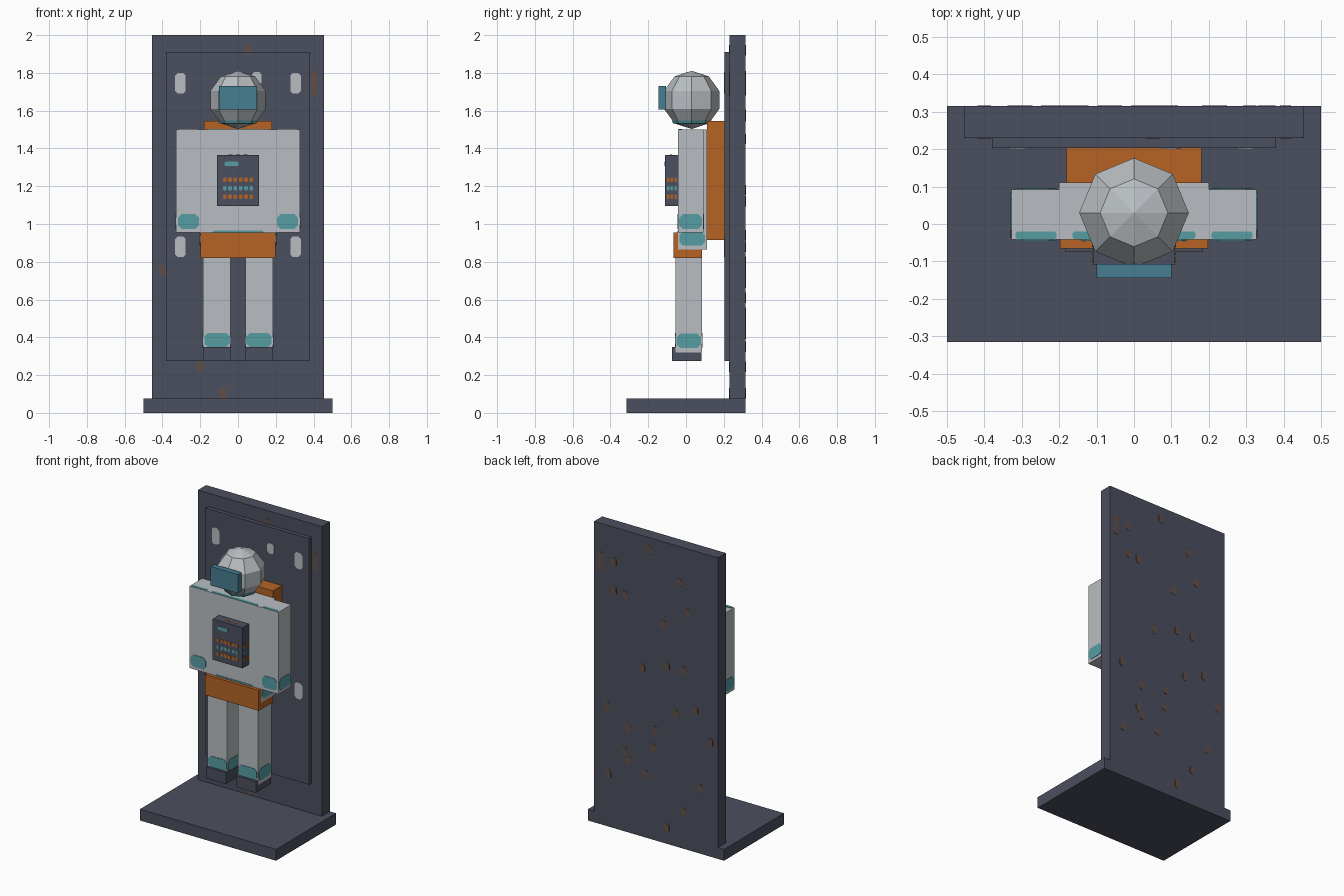
import bpy, bmesh, math

old = bpy.data.objects.get("Cube")
if old:
    bpy.data.objects.remove(old, do_unlink=True)


def linear(c):
    c /= 255
    return c / 12.92 if c <= 0.04045 else ((c + 0.055) / 1.055) ** 2.4


def material(name, r, g, b):
    m = bpy.data.materials.new(name)
    col = (linear(r), linear(g), linear(b), 1)
    m.diffuse_color = col
    m.use_nodes = True
    m.node_tree.nodes["Principled BSDF"].inputs["Base Color"].default_value = col
    return m


slate = material("slate", 75, 79, 94)
pale = material("pale_grey", 185, 190, 194)
orange = material("orange", 182, 100, 36)
teal = material("teal", 86, 158, 164)
visor_blue = material("visor_blue", 70, 126, 145)
rust = material("rust", 100, 78, 70)


def finish(bm, name, mat):
    bmesh.ops.recalc_face_normals(bm, faces=bm.faces)
    me = bpy.data.meshes.new(name)
    bm.to_mesh(me)
    bm.free()
    me.materials.append(mat)
    ob = bpy.data.objects.new(name, me)
    bpy.context.collection.objects.link(ob)
    return ob


def box(name, mat, xs, ys, zs):
    bm = bmesh.new()
    bmesh.ops.create_cube(bm, size=1)
    for v in bm.verts:
        v.co = [r[0] if c < 0 else r[1] for c, r in zip(v.co, (xs, ys, zs))]
    return finish(bm, name, mat)


def plates(name, mat, axis, depth, spots, thick=0.006):
    """Thin chamfered plates on a plane; spots are (u, v, width, height)."""
    bm = bmesh.new()
    for u, v, w, h in spots:
        a, b = w / 2, h / 2
        c = min(a, b) * 0.5
        ring = [(a, b - c), (a - c, b), (c - a, b), (-a, b - c),
                (-a, c - b), (c - a, -b), (a - c, -b), (a, c - b)]
        verts = []
        for p, q in ring:
            co = [u + p, v + q]
            co.insert(axis, depth - thick / 2)
            verts.append(bm.verts.new(co))
        face = bm.faces.new(verts)
        ext = bmesh.ops.extrude_face_region(bm, geom=[face])["geom"]
        for e in ext:
            if isinstance(e, bmesh.types.BMVert):
                e.co[axis] += thick
    return finish(bm, name, mat)


X, Y, Z = 0, 1, 2

# Display stand
box("base", slate, (-.5, .5), (-.315, .315), (0, .075))
box("back_board", slate, (-.455, .455), (.23, .315), (.075, 2))
box("raised_panel", slate, (-.38, .38), (.203, .23), (.275, 1.91))

# Rust flecks on both faces of the back board
flecks = [(.31, 1.77), (.31, 1.58), (.23, 1.57), (.05, 1.92), (-.17, 1.76),
          (-.23, 1.57), (-.05, 1.45), (.1, 1.12), (-.08, 1.18), (-.2, 1.18),
          (.36, .8), (.2, .69), (.23, .53), (.2, .48), (.01, .73), (.02, .61),
          (-.14, .88), (-.29, .94), (-.4, .755), (.35, .35), (.08, .42),
          (-.32, .43), (-.2, .245), (-.08, .105)]
spots = [(x, z, .036, .055) for x, z in flecks] + [(.405, 1.745, .03, .13)]
plates("rust_back", rust, Y, .315, spots, .004)
plates("rust_front", rust, Y, .23, spots, .004)

# Pale marks on the raised panel
plates("panel_marks", pale, Y, .203,
       [(s * .305, z, .056, .11) for s in (-1, 1) for z in (.88, 1.745)]
       + [(.1, 1.77, .05, .07)])

# Body
box("backpack", orange, (-.18, .18), (.11, .203), (.915, 1.545))
box("torso", pale, (-.2, .2), (-.042, .111), (.865, 1.5))
box("belt", orange, (-.198, .198), (-.065, .085), (.82, .955))
plates("torso_hem", teal, Y, -.042, [(0, .925, .3, .08)])
plates("collar_trim", teal, Z, 1.5, [(0, -.03, .33, .02)])

# Limbs, mirrored left and right
for s, side in ((-1, "right"), (1, "left")):
    def span(a, b):
        return tuple(sorted((s * a, s * b)))

    box(side + "_arm", pale, span(.2, .327), (-.042, .092), (.955, 1.5))
    box(side + "_leg", pale, span(.04, .186), (-.056, .085), (.32, .82))
    box(side + "_boot", slate, span(.036, .184), (-.075, .083), (.275, .35))

    # Teal cuffs
    for d, n in ((-.042, "front"), (.092, "rear")):
        plates(f"{side}_cuff_{n}", teal, Y, d, [(s * .262, 1.013, .11, .078)])
    plates(side + "_cuff_outer", teal, X, s * .327, [(.025, 1.013, .122, .078)])
    plates(side + "_shoulder_trim", teal, Z, 1.5, [(s * .262, -.03, .11, .02)])
    plates(side + "_hem_outer", teal, X, s * .2, [(.033, .922, .135, .07)])
    for d, n in ((-.056, "front"), (.085, "rear")):
        plates(f"{side}_ankle_{n}", teal, Y, d, [(s * .111, .385, .135, .075)])
    for d, n in ((.04, "inner"), (.186, "outer")):
        plates(f"{side}_ankle_{n}", teal, X, s * d, [(.015, .382, .128, .078)])

# Chest control unit with rows of indicators
box("chest_unit", slate, (-.11, .11), (-.11, -.042), (1.095, 1.365))
plates("unit_screen", teal, Y, -.11, [(-.035, 1.318, .075, .024)])
for i, (z, mat) in enumerate(((1.235, orange), (1.19, teal), (1.145, orange))):
    row = [(-.07 + k * .028, z, .02, .024) for k in range(6)]
    plates(f"indicators_{i}", mat, Y, -.11, row, .004)
    for s in (-1, 1):
        plates(f"side_indicators_{i}", mat, X, s * .11,
               [(-.095 + k * .02, z, .013, .024) for k in range(3)], .004)
plates("top_indicators", orange, Z, 1.365,
       [(-.04 + k * .04, -.08, .02, .012) for k in range(3)], .004)

# Faceted helmet
bm = bmesh.new()
bmesh.ops.create_uvsphere(bm, u_segments=8, v_segments=5, radius=.154)
bmesh.ops.translate(bm, verts=bm.verts, vec=(0, .03, 1.657))
finish(bm, "helmet", pale)

# Neck ring following the lower helmet facets
bm = bmesh.new()
bmesh.ops.create_cone(bm, segments=8, radius1=.097, radius2=.105, depth=.016,
                      cap_ends=True)
bmesh.ops.translate(bm, verts=bm.verts, vec=(0, .03, 1.54))
finish(bm, "neck_ring", teal)

box("visor", visor_blue, (-.1, .1), (-.145, -.107), (1.605, 1.73))
